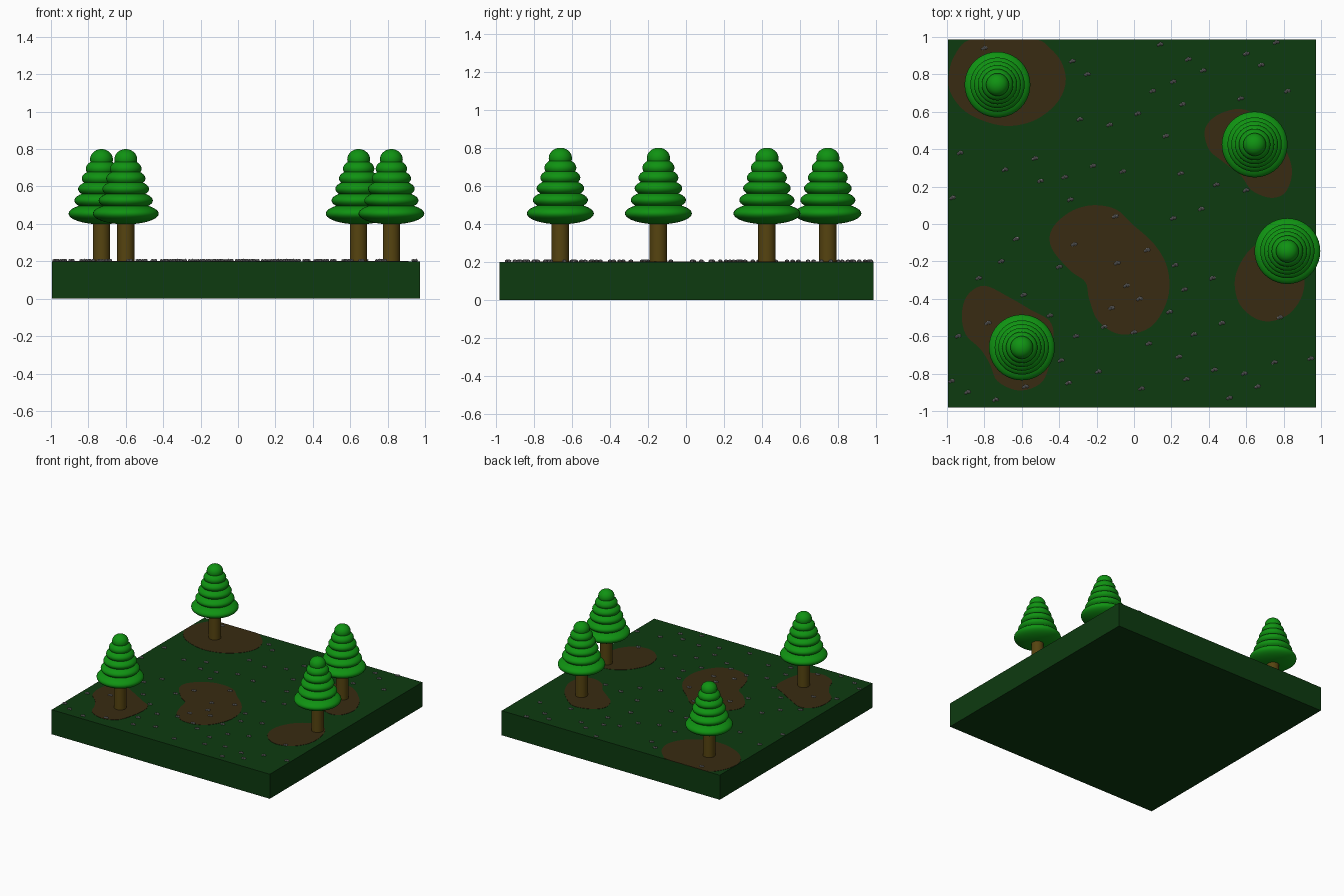
import bpy, bmesh, math, random
from mathutils import Matrix, Vector

if "Cube" in bpy.data.objects:
    bpy.data.objects.remove(bpy.data.objects["Cube"])

random.seed(4)
X0, X1, Y0, Y1, TOP = -0.995, 0.973, -0.98, 0.986, 0.2


def material(name, rgb):
    m = bpy.data.materials.new(name)
    m.diffuse_color = (*rgb, 1)
    m.use_nodes = True
    m.node_tree.nodes["Principled BSDF"].inputs["Base Color"].default_value = m.diffuse_color
    return m


GRASS = material("dark_grass", (0.004, 0.043, 0.005))
DIRT = material("dirt", (0.04, 0.024, 0.006))
BARK = material("bark", (0.092, 0.057, 0.005))
LEAF = material("foliage_green", (0.005, 0.29, 0.006))
STONE = material("stone_grey", (0.24, 0.24, 0.24))


def mesh_from(bm, name, mat, smooth=False):
    me = bpy.data.meshes.new(name)
    bmesh.ops.recalc_face_normals(bm, faces=bm.faces)
    for f in bm.faces:
        f.smooth = smooth and len(f.verts) < 5
    bm.to_mesh(me)
    bm.free()
    me.materials.append(mat)
    return me


def place(me, name, loc=(0, 0, 0)):
    ob = bpy.data.objects.new(name, me)
    ob.location = loc
    bpy.context.collection.objects.link(ob)
    return ob


# square ground slab
bm = bmesh.new()
bmesh.ops.create_cube(bm, size=1, matrix=Matrix.Translation(((X0 + X1) / 2, (Y0 + Y1) / 2, TOP / 2))
                      @ Matrix.Diagonal((X1 - X0, Y1 - Y0, TOP, 1)))
place(mesh_from(bm, "ground_slab", GRASS), "ground_slab")


# dirt patches: smooth closed outlines, thin plates on the slab
def patch(name, pts):
    n, loop = len(pts), []
    for i in range(n):
        a, b, c, d = (Vector(pts[(i + k) % n]) for k in (-1, 0, 1, 2))
        for s in range(5):
            t = s / 5
            p = 0.5 * (2 * b + (c - a) * t + (2 * a - 5 * b + 4 * c - d) * t * t
                       + (3 * b - a - 3 * c + d) * t ** 3)
            loop.append((max(X0, min(X1, p.x)), max(Y0, min(Y1, p.y))))
    bm = bmesh.new()
    face = bm.faces.new([bm.verts.new((x, y, TOP - 0.002)) for x, y in loop])
    ext = bmesh.ops.extrude_face_region(bm, geom=[face])
    verts = [v for v in ext["geom"] if isinstance(v, bmesh.types.BMVert)]
    bmesh.ops.translate(bm, verts=verts, vec=(0, 0, 0.004))
    place(mesh_from(bm, name, DIRT), name)


patch("dirt_patch_middle", [(-.23, .10), (-.1, .08), (-.01, 0), (.11, -.11), (.18, -.24), (.18, -.4),
      (.09, -.55), (-.07, -.59), (-.19, -.52), (-.24, -.4), (-.26, -.31), (-.34, -.25),
      (-.44, -.13), (-.44, -.03), (-.35, .06)])
patch("dirt_patch_back_left", [(-.88, .985), (-.96, .9), (-.99, .8), (-.98, .7), (-.9, .6), (-.77, .54),
      (-.65, .525), (-.52, .56), (-.41, .65), (-.365, .76), (-.39, .87), (-.46, .95), (-.52, .985), (-.7, .985)])
patch("dirt_patch_back_right", [(.38, .51), (.46, .59), (.6, .61), (.74, .5), (.81, .4), (.845, .28),
      (.81, .17), (.73, .14), (.63, .18), (.57, .26), (.48, .33), (.4, .4)])
patch("dirt_patch_right", [(.7, -.08), (.6, -.16), (.54, -.29), (.56, -.42), (.64, -.5), (.73, -.52),
      (.83, -.48), (.9, -.38), (.91, -.25), (.87, -.12), (.79, -.06)])
patch("dirt_patch_front_left", [(-.8, -.33), (-.89, -.38), (-.92, -.48), (-.9, -.59), (-.82, -.67),
      (-.77, -.75), (-.73, -.84), (-.62, -.89), (-.51, -.86), (-.46, -.78), (-.43, -.62),
      (-.45, -.52), (-.55, -.46), (-.67, -.39)])

# trees: round trunk plus six stacked, flattened foliage balls
bm = bmesh.new()
bmesh.ops.create_cone(bm, cap_ends=True, segments=32, radius1=0.046, radius2=0.046, depth=0.24,
                      matrix=Matrix.Translation((0, 0, 0.12)))
trunk = mesh_from(bm, "trunk", BARK, True)
bm = bmesh.new()
for z, r, h in [(.455, .176, .057), (.525, .145, .052), (.587, .125, .05),
                (.643, .105, .05), (.695, .084, .05), (.745, .061, .055)]:
    bmesh.ops.create_uvsphere(bm, u_segments=40, v_segments=20, radius=1,
                              matrix=Matrix.Translation((0, 0, z - TOP)) @ Matrix.Diagonal((r, r, h, 1)))
foliage = mesh_from(bm, "foliage", LEAF, True)
for i, (x, y) in enumerate([(-.73, .745), (.645, .425), (.82, -.145), (-.6, -.66)], 1):
    place(trunk, f"tree_trunk_{i}", (x, y, TOP))
    place(foliage, f"tree_foliage_{i}", (x, y, TOP))

# small pebble clusters scattered over the ground
SPOTS = [(-.80, .94), (-.33, .87), (-.25, .80), (.14, .96), (.29, .88), (.37, .82), (.6, .91), (.68, .85),
         (.76, .97), (.82, .71), (.57, .67), (.21, .76), (.1, .71), (.26, .64), (.02, .59), (-.29, .56),
         (-.13, .53), (.17, .47), (-.53, .35), (-.93, .38), (-.69, .29), (-.5, .23), (-.37, .25),
         (-.22, .31), (-.06, .28), (.25, .27), (.44, .21), (.6, .18), (.36, .08), (-.97, .14), (-.34, .13),
         (-.1, .04), (.21, .03), (-.63, -.08), (-.71, -.2), (-.83, -.29), (-.4, -.23), (-.32, -.11),
         (.07, -.14), (-.09, -.21), (.22, -.22), (.42, -.29), (.27, -.35), (-.04, -.33), (.03, -.4),
         (.19, -.47), (-.12, -.45), (-.16, -.55), (0, -.58), (.08, -.64), (.32, -.59), (.47, -.53),
         (.78, -.5), (.24, -.71), (.43, -.78), (.28, -.83), (.04, -.88), (-.19, -.79), (-.35, -.85),
         (-.39, -.73), (-.31, -.6), (-.45, -.49), (-.59, -.38), (-.78, -.53), (-.94, -.6), (-.975, -.84),
         (-.89, -.9), (-.74, -.94), (-.58, -.87), (.51, -.93), (.66, -.87), (.75, -.74), (.945, -.72),
         (.59, -.8)]
bm = bmesh.new()
for x, y in SPOTS:
    for dx, dy, r in [(-.009, -.003, .010), (.008, .002, .011), (0, .005, .009)]:
        bmesh.ops.create_icosphere(bm, subdivisions=1, radius=r,
                                   matrix=Matrix.Translation((x + dx, y + dy, TOP + 0.005))
                                   @ Matrix.Rotation(random.uniform(0, math.pi), 4, 'Z')
                                   @ Matrix.Diagonal((1, .85, .8, 1)))
pebbles = mesh_from(bm, "pebbles", STONE)
place(pebbles, "pebbles")
